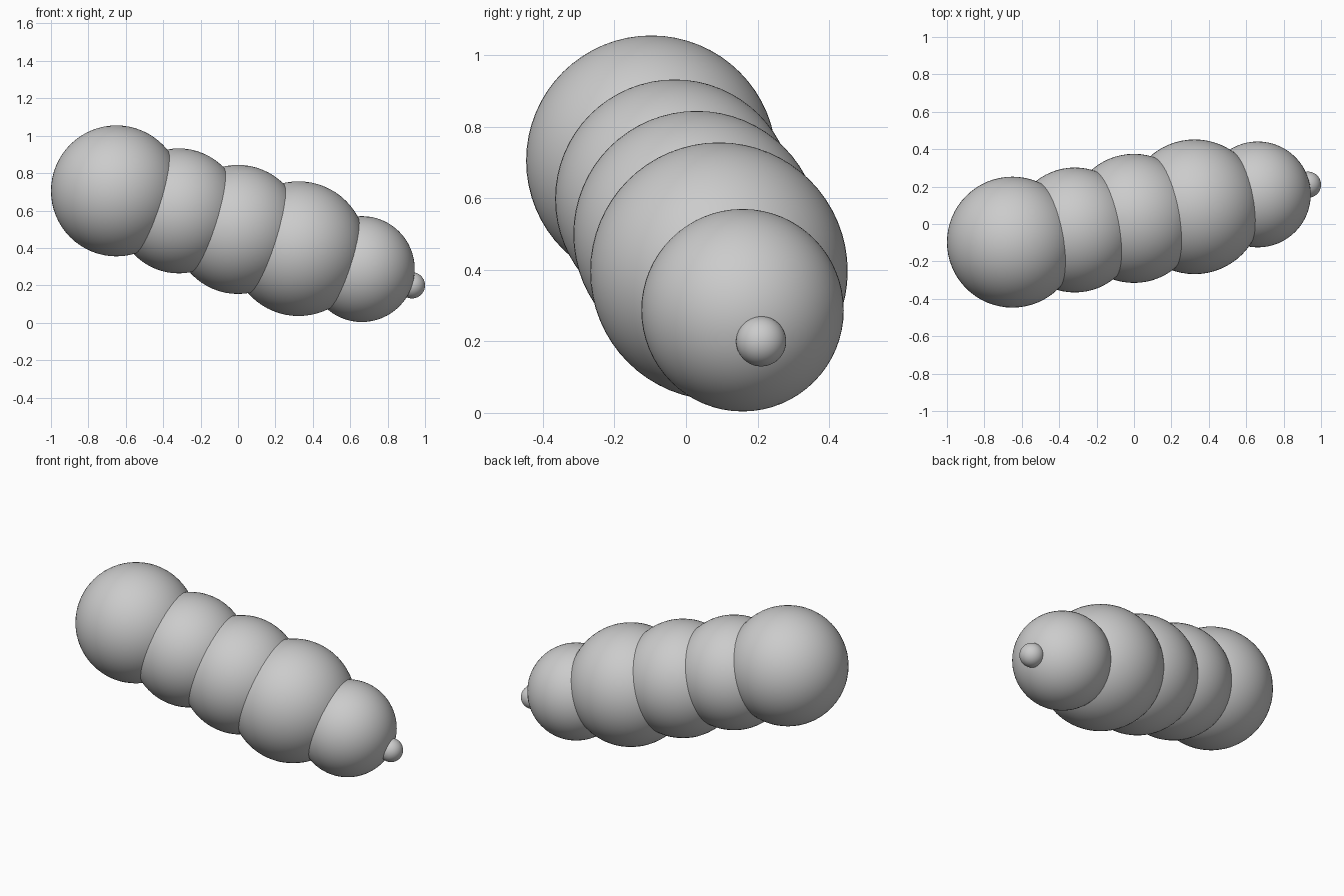
import bpy

cube = bpy.data.objects.get("Cube")
if cube:
    bpy.data.objects.remove(cube, do_unlink=True)

# One plain grey for the whole body
grey = bpy.data.materials.new("plain_grey")
grey.use_nodes = True
colour = (0.6, 0.6, 0.6, 1)
grey.diffuse_color = colour
grey.node_tree.nodes["Principled BSDF"].inputs["Base Color"].default_value = colour


def ball(name, centre, radius):
    bpy.ops.mesh.primitive_uv_sphere_add(
        segments=64, ring_count=32, radius=radius, location=centre)
    part = bpy.context.object
    part.name = name
    part.data.materials.append(grey)
    bpy.ops.object.shade_smooth()


# Overlapping body segments, from the large raised end to the low end
ball("raised_end_segment", (-0.65, -0.097, 0.705), 0.35)
ball("upper_segment", (-0.316, -0.032, 0.598), 0.334)
ball("middle_segment", (0, 0.03, 0.499), 0.345)
ball("lower_segment", (0.324, 0.092, 0.396), 0.36)
ball("low_end_segment", (0.662, 0.158, 0.287), 0.283)

# Small knob on the low end
ball("knob", (0.93, 0.21, 0.2), 0.07)
